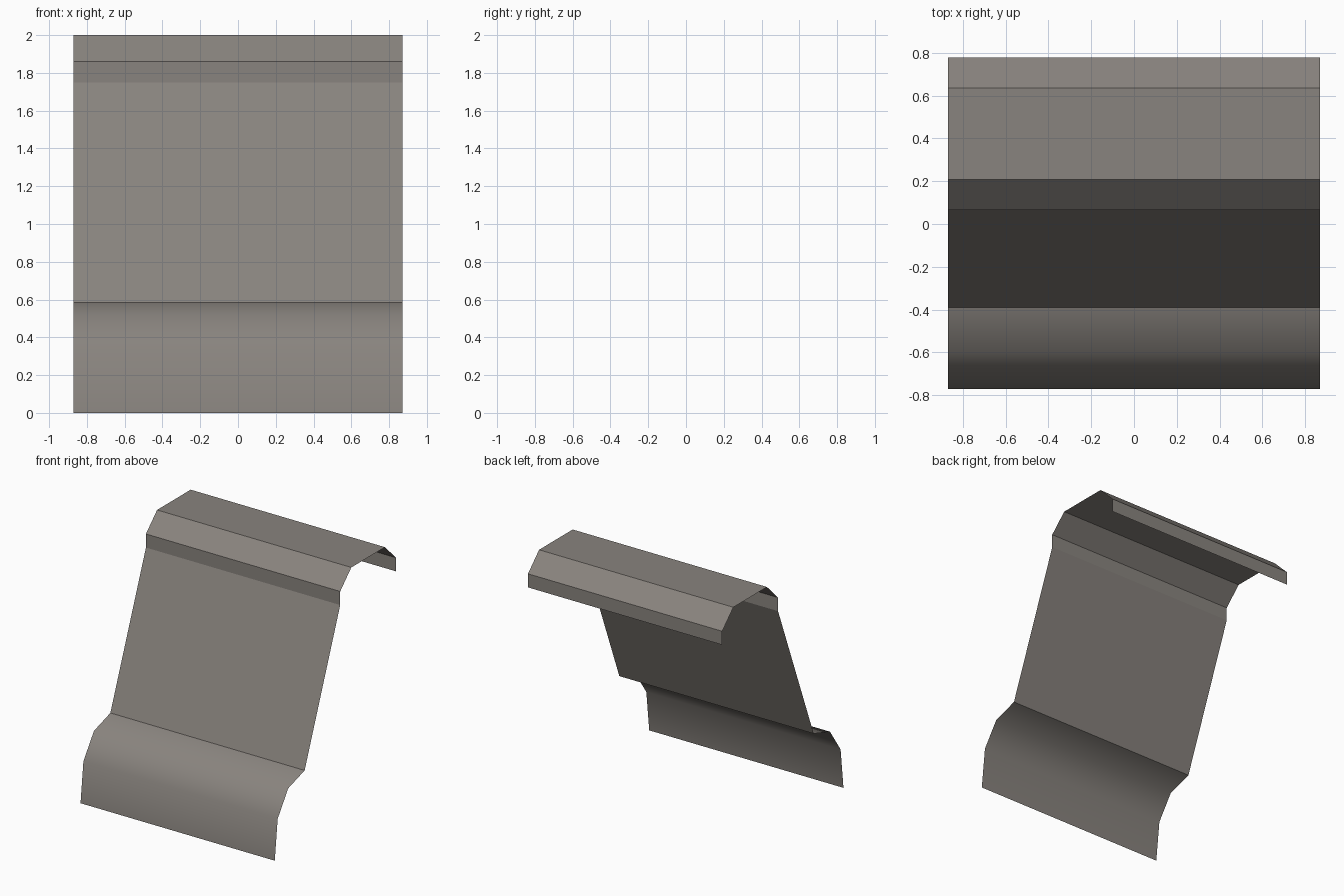
import bpy

if "Cube" in bpy.data.objects:
    bpy.data.objects.remove(bpy.data.objects["Cube"])

HALF = 0.87  # half width of the bent sheet

metal = bpy.data.materials.new("warm grey")
metal.diffuse_color = (0.25, 0.23, 0.21, 1)
metal.use_nodes = True
metal.node_tree.nodes["Principled BSDF"].inputs["Base Color"].default_value = metal.diffuse_color


def sheet(name, profile, smooth=False):
    """Extrude a (y, z) profile across x as a thin open sheet."""
    n = len(profile)
    verts = [(x, y, z) for x in (-HALF, HALF) for y, z in profile]
    faces = [(i, i + 1, n + i + 1, n + i) for i in range(n - 1)]
    mesh = bpy.data.meshes.new(name)
    mesh.from_pydata(verts, [], faces)
    mesh.materials.append(metal)
    mesh.polygons.foreach_set("use_smooth", [smooth] * len(faces))
    mesh.update()
    obj = bpy.data.objects.new(name, mesh)
    bpy.context.collection.objects.link(obj)
    return obj


# Hooked cap: flange, chamfer, flat top, mirrored about its centre line
CENTRE = 0.422
half_cap = [(0.357, 1.75), (0.357, 1.86), (0.215, 2.0)]
cap = [(CENTRE + d, z) for d, z in half_cap]
cap += [(CENTRE - d, z) for d, z in reversed(half_cap)]
sheet("hooked_cap", cap)

# Sloping main panel
sheet("sloping_panel", [cap[-1], (-0.39, 0.585)])

# Curved lower lip, smooth shaded
sheet("curved_lip", [(-0.39, 0.585), (-0.60, 0.52), (-0.735, 0.325), (-0.772, 0.0)], smooth=True)
